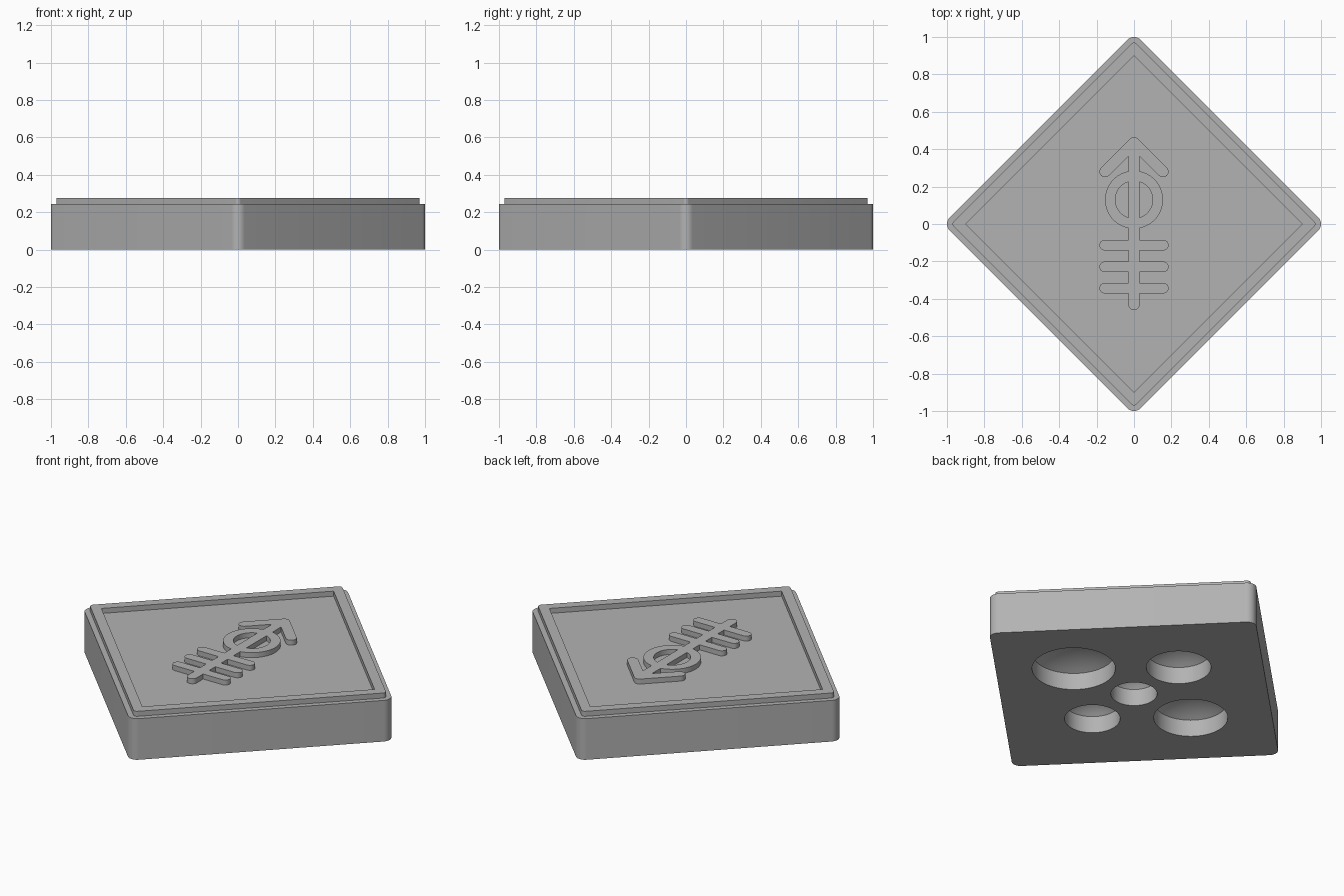
import bpy, bmesh, math
from mathutils import Vector

if "Cube" in bpy.data.objects:
    bpy.data.objects.remove(bpy.data.objects["Cube"])

grey = bpy.data.materials.new("plain_grey")
grey.use_nodes = True
grey.diffuse_color = (0.45, 0.45, 0.45, 1)
grey.node_tree.nodes["Principled BSDF"].inputs["Base Color"].default_value = grey.diffuse_color

BASE_TOP, RIM_TOP = 0.245, 0.275


def make_object(name, bm):
    bmesh.ops.recalc_face_normals(bm, faces=bm.faces)
    mesh = bpy.data.meshes.new(name)
    bm.to_mesh(mesh)
    bm.free()
    mesh.materials.append(grey)
    obj = bpy.data.objects.new(name, mesh)
    bpy.context.collection.objects.link(obj)
    return obj


def prism(name, outline, z0, z1):
    """Extrude a flat outline from z0 to z1."""
    bm = bmesh.new()
    face = bm.faces.new([bm.verts.new((x, y, z0)) for x, y in outline])
    top = bmesh.ops.extrude_face_region(bm, geom=[face])["geom"]
    bmesh.ops.translate(bm, vec=(0, 0, z1 - z0),
                        verts=[v for v in top if isinstance(v, bmesh.types.BMVert)])
    return make_object(name, bm)


def diamond(tip, radius, steps=8):
    """Diamond outline with rounded corners reaching out to tip."""
    points = []
    for corner in range(4):
        mid = corner * math.pi / 2
        centre = (tip - radius) * Vector((math.cos(mid), math.sin(mid)))
        for i in range(steps + 1):
            a = mid + math.pi / 2 * (i / steps - 0.5)
            points.append(centre + radius * Vector((math.cos(a), math.sin(a))))
    return points


def capsule(start, end, radius, steps=12):
    """Round-ended bar outline between two points."""
    start, end = Vector(start), Vector(end)
    heading = math.atan2(end.y - start.y, end.x - start.x)
    points = []
    for centre, turn in ((end, heading), (start, heading + math.pi)):
        for i in range(steps + 1):
            a = turn + math.pi * (i / steps - 0.5)
            points.append(centre + radius * Vector((math.cos(a), math.sin(a))))
    return points


def circle(radius, centre=(0, 0), steps=64):
    return [(centre[0] + radius * math.cos(math.tau * i / steps),
             centre[1] + radius * math.sin(math.tau * i / steps)) for i in range(steps)]


def combine(target, tool, operation):
    """Apply a boolean and discard the tool."""
    mod = target.modifiers.new("combine", "BOOLEAN")
    mod.operation, mod.object, mod.solver = operation, tool, "EXACT"
    bpy.context.view_layer.objects.active = target
    bpy.ops.object.modifier_apply(modifier=mod.name)
    bpy.data.objects.remove(tool)


def pocket_cutter(radius, centre, depth=0.1, dome=0.06, rings=8, steps=64):
    """Round pocket with straight walls and a shallow domed roof."""
    bm = bmesh.new()
    levels = [(radius, -0.05), (radius, depth)]
    sphere = (radius ** 2 + dome ** 2) / (2 * dome)
    spread = math.asin(radius / sphere)
    for i in range(1, rings):
        a = spread * (1 - i / rings)
        levels.append((sphere * math.sin(a), depth + dome - sphere * (1 - math.cos(a))))
    loops = [[bm.verts.new((x, y, z)) for x, y in circle(r, centre, steps)] for r, z in levels]
    for low, high in zip(loops, loops[1:]):
        for i in range(steps):
            j = (i + 1) % steps
            bm.faces.new((low[i], low[j], high[j], high[i]))
    bm.faces.new(loops[0])
    bm.faces.new(loops[-1])
    return make_object("pocket_cutter", bm)


# Base slab with five pockets of growing size underneath
base = prism("base_slab", diamond(1.0, 0.05), 0, BASE_TOP)
combine(base, pocket_cutter(0.125, (0, 0)), "DIFFERENCE")
for radius, direction in ((0.15, (0, -1)), (0.175, (0, 1)), (0.2, (-1, 0)), (0.225, (1, 0))):
    reach = radius + 0.2
    combine(base, pocket_cutter(radius, (direction[0] * reach, direction[1] * reach)), "DIFFERENCE")

# Raised border
rim = prism("raised_rim", diamond(0.97, 0.02), BASE_TOP, RIM_TOP)
combine(rim, prism("rim_cutter", diamond(0.9, 0.001, 1), BASE_TOP - 0.1, RIM_TOP + 0.1), "DIFFERENCE")

# Raised emblem: ring, stem, arrow head and three cross bars
emblem = prism("raised_emblem", circle(0.155, (0, 0.13)), BASE_TOP, RIM_TOP)
combine(emblem, prism("ring_cutter", circle(0.1, (0, 0.13)), BASE_TOP - 0.1, RIM_TOP + 0.1), "DIFFERENCE")
APEX = (0, 0.435)
bars = [((0, -0.43), APEX, 0.03)]
bars += [(APEX, (side * 0.155, 0.28), 0.03) for side in (-1, 1)]
bars += [((-0.157, y), (0.157, y), 0.028) for y in (-0.113, -0.229, -0.343)]
for start, end, radius in bars:
    combine(emblem, prism("bar", capsule(start, end, radius), BASE_TOP, RIM_TOP), "UNION")

# Smooth round walls, crisp edges
for obj in (base, rim, emblem):
    bpy.ops.object.select_all(action="DESELECT")
    obj.select_set(True)
    bpy.context.view_layer.objects.active = obj
    bpy.ops.object.shade_smooth_by_angle(angle=math.radians(30))
